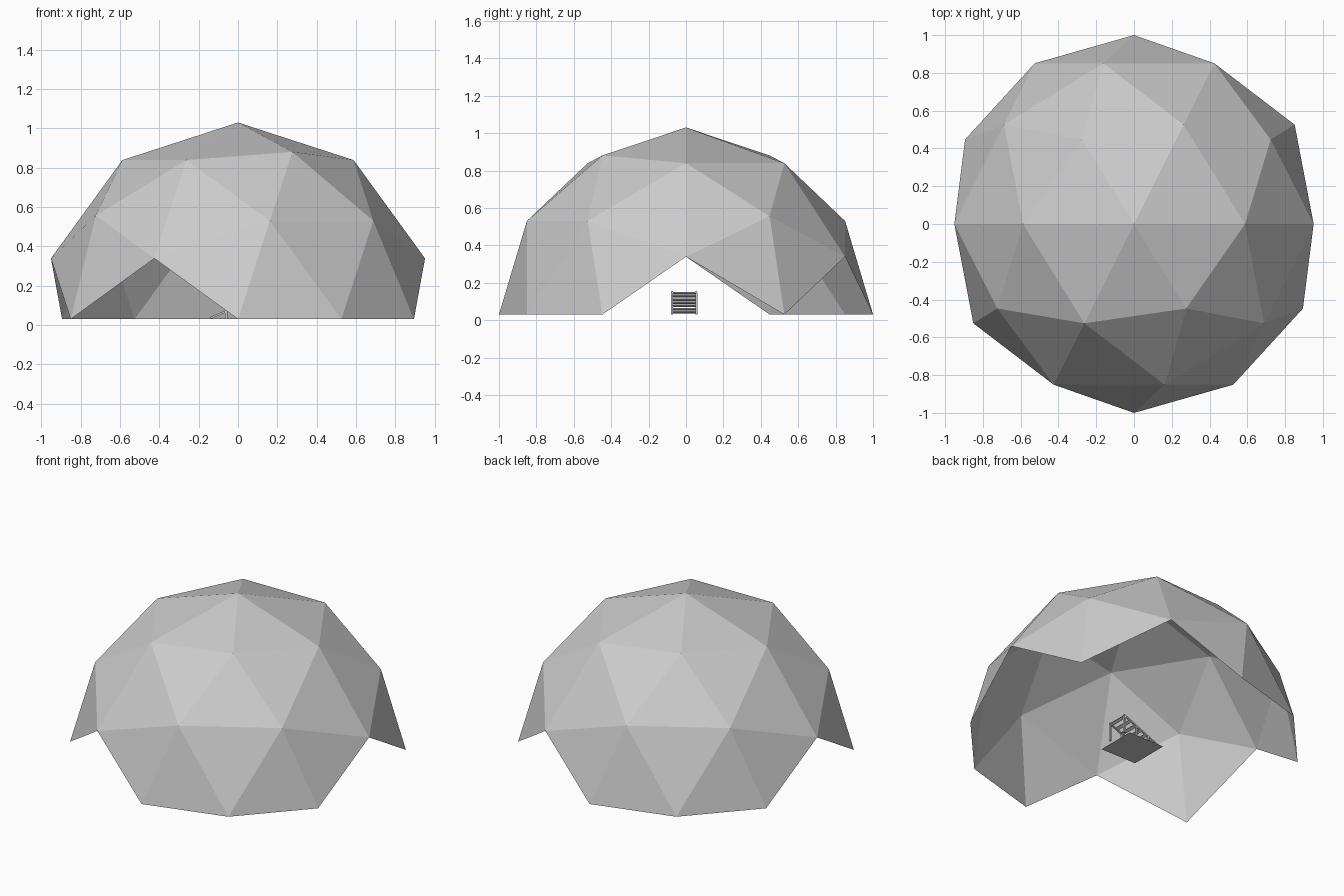
import bpy, bmesh, math
from mathutils import Matrix, Vector

if "Cube" in bpy.data.objects:
    bpy.data.objects.remove(bpy.data.objects["Cube"])

grey = bpy.data.materials.new("plain grey")
grey.diffuse_color = (0.6, 0.6, 0.6, 1)
grey.use_nodes = True
grey.node_tree.nodes["Principled BSDF"].inputs["Base Color"].default_value = grey.diffuse_color


def finish(name, bm):
    mesh = bpy.data.meshes.new(name)
    bm.to_mesh(mesh)
    bm.free()
    mesh.materials.append(grey)
    obj = bpy.data.objects.new(name, mesh)
    bpy.context.collection.objects.link(obj)
    return obj


def add_box(bm, centre, size, tilt=0.0):
    m = (Matrix.Translation(centre) @ Matrix.Rotation(-tilt, 4, 'Y')
         @ Matrix.Diagonal((*size, 1)))
    bmesh.ops.create_cube(bm, size=1, matrix=m)


# Dome: icosphere on its side, keeping only whole triangles above the base
BASE = 0.03
bm = bmesh.new()
bmesh.ops.create_icosphere(bm, subdivisions=2, radius=1)
for v in bm.verts:
    v.co.normalize()
bmesh.ops.rotate(bm, verts=bm.verts, cent=(0, 0, 0),
                 matrix=Matrix.Rotation(math.radians(90), 3, 'X'))
low = [f for f in bm.faces if min(v.co.z for v in f.verts) < -0.01]
bmesh.ops.delete(bm, geom=low, context='FACES')
bmesh.ops.translate(bm, verts=bm.verts, vec=(0, 0, BASE))
finish("dome_shell", bm)

# Floor sheet under the rack
bm = bmesh.new()
bmesh.ops.create_grid(bm, x_segments=1, y_segments=1, size=0.13,
                      matrix=Matrix.Translation((0, -0.015, 0)))
finish("floor_sheet", bm)

# Sloping slatted rack: low end towards -x, high end towards +x
start, end = Vector((-0.14, 0, 0.036)), Vector((0.125, 0, 0.15))
slope = end - start
tilt = math.atan2(slope.z, slope.x)
MID_Y, HALF = -0.01, 0.065

bm = bmesh.new()
for side in (-1, 1):
    c = (start + end) / 2
    c.y = MID_Y + side * HALF
    add_box(bm, c, (slope.length, 0.01, 0.01), tilt)
finish("rack_rails", bm)

bm = bmesh.new()
for i in range(7):
    c = start.lerp(end, (i + 0.3) / 6.6)
    c.y = MID_Y
    add_box(bm, c, (0.02, 2 * HALF, 0.006), tilt)
finish("rack_slats", bm)

# Upright legs under the rails
bm = bmesh.new()
for x in (-0.06, 0.03, 0.12):
    top = start.z + (x - start.x) * slope.z / slope.x
    for side in (-1, 1):
        add_box(bm, (x, MID_Y + side * HALF, (top + BASE) / 2),
                (0.011, 0.011, top - BASE))
finish("rack_legs", bm)
